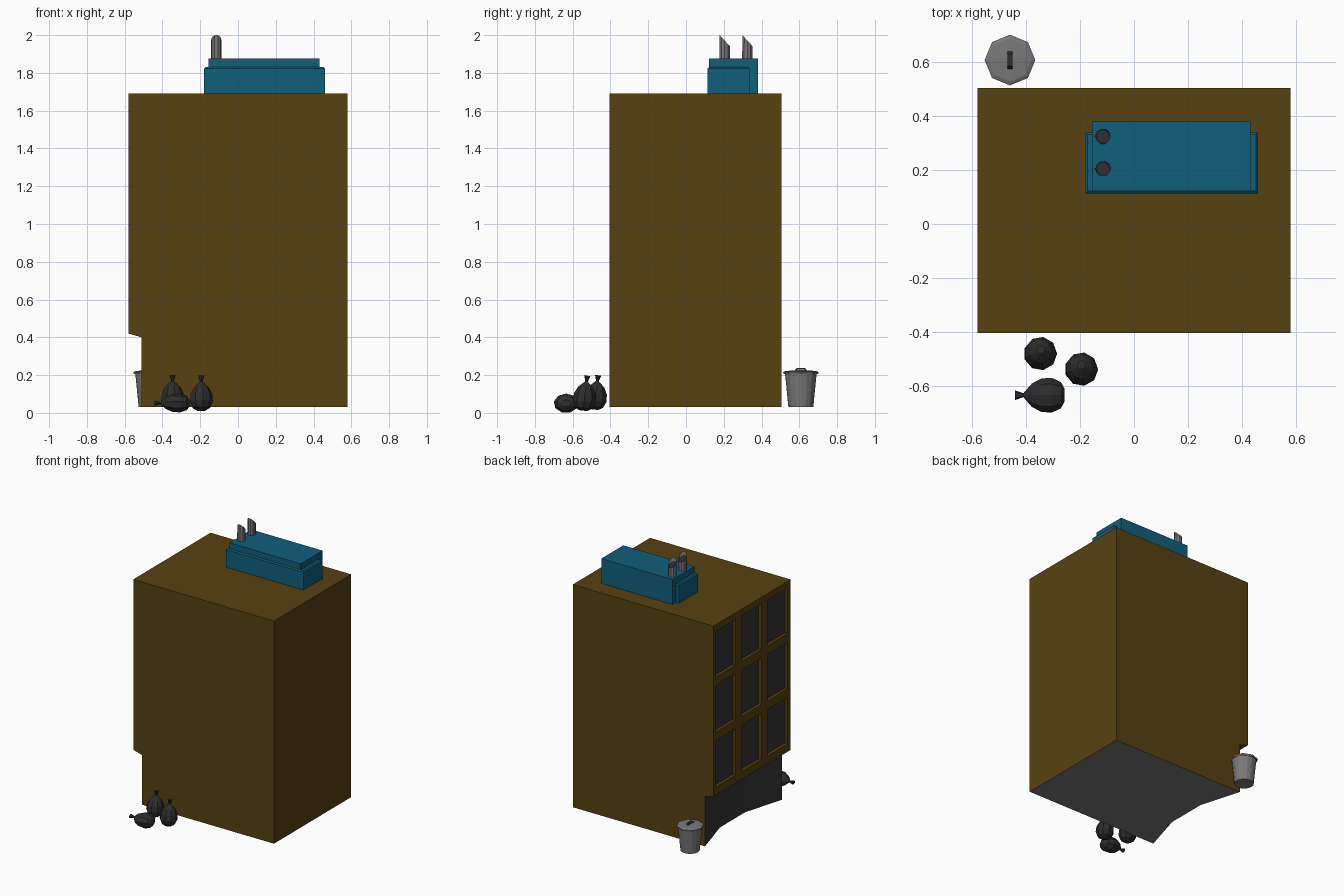
import bpy, bmesh, math
from mathutils import Matrix, Vector

if "Cube" in bpy.data.objects:
    bpy.data.objects.remove(bpy.data.objects["Cube"])


def mat(name, c):
    m = bpy.data.materials.new(name)
    m.diffuse_color = (*c, 1)
    m.use_nodes = True
    m.node_tree.nodes["Principled BSDF"].inputs["Base Color"].default_value = m.diffuse_color
    return m


BROWN = mat("brown_wall", (0.095, 0.054, 0.005))
GLASS = mat("dark_glass", (0.035, 0.035, 0.038))
TEAL = mat("teal_metal", (0.005, 0.115, 0.20))
GREY = mat("grey_metal", (0.19, 0.19, 0.19))
BLACK = mat("black_plastic", (0.026, 0.026, 0.026))


def finish(name, bm, mats, rule=None, normals=True):
    if normals:
        bmesh.ops.recalc_face_normals(bm, faces=bm.faces)
    bm.normal_update()
    if rule:
        for f in bm.faces:
            f.material_index = rule(f)
    me = bpy.data.meshes.new(name)
    bm.to_mesh(me)
    bm.free()
    for m in mats:
        me.materials.append(m)
    ob = bpy.data.objects.new(name, me)
    bpy.context.collection.objects.link(ob)
    return ob


def prism(bm, pts, offset):
    """Closed prism from a planar outline and an extrusion vector."""
    a = [bm.verts.new(p) for p in pts]
    b = [bm.verts.new(Vector(p) + Vector(offset)) for p in pts]
    bm.faces.new(a)
    bm.faces.new(b)
    n = len(a)
    for i in range(n):
        j = (i + 1) % n
        bm.faces.new((a[i], a[j], b[j], b[i]))


def lathe(bm, profile, sides, phase=0.0):
    """Revolve (radius, height) points round z, capping both ends."""
    rings = []
    for r, z in profile:
        rings.append([bm.verts.new((r * math.cos(phase + 2 * math.pi * i / sides),
                                    r * math.sin(phase + 2 * math.pi * i / sides), z))
                      for i in range(sides)])
    for lo, hi in zip(rings, rings[1:]):
        for i in range(sides):
            j = (i + 1) % sides
            bm.faces.new((lo[i], lo[j], hi[j], hi[i]))
    bm.faces.new(rings[0][::-1])
    bm.faces.new(rings[-1])


# ---- ground floor with bowed-in dark shop front
Y0, Y1, XL, XR = -0.405, 0.505, -0.58, 0.58
bm = bmesh.new()
plan = [(XR, Y0), (XR, Y1), (-0.51, Y1), (-0.42, 0.2), (-0.42, -0.1), (-0.51, Y0)]
prism(bm, [(x, y, 0.03) for x, y in plan], (0, 0, 0.37))
finish("ground_floor", bm, [BROWN, GLASS, GREY],
       lambda f: 1 if f.normal.x < -0.5 else 2 if f.normal.z < -0.5 else 0)

# ---- upper floors, slightly overhanging on the left
bm = bmesh.new()
prof = [(XL, 0.42), (-0.51, 0.40), (XR, 0.40), (XR, 1.69), (XL, 1.69)]
prism(bm, [(x, Y0, z) for x, z in prof], (0, Y1 - Y0, 0))
bmesh.ops.recalc_face_normals(bm, faces=bm.faces)
bm.normal_update()
bmesh.ops.delete(bm, geom=[f for f in bm.faces if f.normal.x < -0.9], context='FACES')
finish("upper_floors", bm, [BROWN], normals=False)

# ---- left facade: grid of cells, every odd cell a recessed window
bm = bmesh.new()
ys = [Y0, -0.37, -0.13, -0.06, 0.175, 0.245, 0.48, Y1]
zs = [0.42, 0.48, 0.825, 0.89, 1.235, 1.30, 1.64, 1.69]
V = [[bm.verts.new((XL, y, z)) for z in zs] for y in ys]
windows = []
for i in range(7):
    for j in range(7):
        f = bm.faces.new((V[i][j], V[i][j + 1], V[i + 1][j + 1], V[i + 1][j]))
        if i % 2 and j % 2:
            windows.append(f)
bm.normal_update()
bmesh.ops.inset_individual(bm, faces=windows, thickness=0.0005, depth=-0.022)
for f in windows:
    f.material_index = 1
finish("window_facade", bm, [BROWN, GLASS], normals=False)


# ---- roof unit: housing plus wider lower casing
def block(bm, x0, x1, y0, y1, z0, z1):
    prism(bm, [(x0, y0, z0), (x1, y0, z0), (x1, y1, z0), (x0, y1, z0)], (0, 0, z1 - z0))


bm = bmesh.new()
block(bm, -0.155, 0.432, 0.122, 0.38, 1.685, 1.875)
finish("roof_unit_housing", bm, [TEAL])
bm = bmesh.new()
block(bm, -0.18, 0.46, 0.114, 0.34, 1.685, 1.83)
rim = [e for e in bm.edges if all(v.co.z > 1.8 for v in e.verts)]
bmesh.ops.bevel(bm, geom=rim, offset=0.008, segments=1, affect='EDGES')
finish("roof_unit_casing", bm, [TEAL])

# ---- two exhaust pipes with slanted open mouths facing the back
for k, y in enumerate((0.205, 0.325)):
    bm = bmesh.new()
    lathe(bm, [(0.029, 1.86), (0.028, 2.0)], 10, math.pi / 10 * 2)
    for v in bm.verts:
        if v.co.z > 1.9:
            v.co.z = 2.0 - 0.058 * (v.co.y + 0.0266) / 0.0532
    top = [max(bm.faces, key=lambda f: f.calc_center_median().z if len(f.verts) > 4 else 0)]
    bm.normal_update()
    bmesh.ops.inset_region(bm, faces=top, thickness=0.004)
    bmesh.ops.translate(bm, vec=(0, 0, -0.03), verts=list(top[0].verts))
    top[0].material_index = 1
    bmesh.ops.translate(bm, vec=(-0.115, y, 0), verts=bm.verts)
    finish(f"exhaust_pipe_{k + 1}", bm, [GREY, BLACK])

# ---- dustbin with lid and handle
BIN = Vector((-0.46, 0.608, 0))
bm = bmesh.new()
lathe(bm, [(0.066, 0.03), (0.084, 0.212)], 16)
finish("bin_body", bm, [GREY]).location = BIN
bm = bmesh.new()
lathe(bm, [(0.091, 0.205), (0.094, 0.216), (0.08, 0.222), (0.02, 0.226)], 8)
finish("bin_lid", bm, [GREY]).location = BIN
bm = bmesh.new()
arch = [(-0.035, 0.222), (-0.022, 0.238), (0.022, 0.238), (0.035, 0.222),
        (0.025, 0.222), (0.017, 0.231), (-0.017, 0.231), (-0.025, 0.222)]
prism(bm, [(-0.01, y, z) for y, z in arch], (0.02, 0, 0))
finish("bin_handle", bm, [BLACK]).location = BIN

# ---- tied rubbish bags: two standing, one lying down
BAG = [(0.022, 0.0), (0.047, 0.015), (0.062, 0.05), (0.059, 0.09), (0.042, 0.125),
       (0.02, 0.146), (0.007, 0.158), (0.017, 0.19)]


def bag(name, loc, rot, scale):
    bm = bmesh.new()
    lathe(bm, BAG, 9)
    m = (Matrix.Translation(loc) @ Matrix.Rotation(rot[0], 4, rot[1])
         @ Matrix.Diagonal((*scale, 1)))
    bmesh.ops.transform(bm, matrix=m, verts=bm.verts)
    finish(name, bm, [BLACK])


bag("bag_back", (-0.347, -0.487, 0.018), (-0.12, 'X'), (1, 1, 0.96))
bag("bag_right", (-0.195, -0.545, 0.012), (-0.12, 'X'), (1, 1, 0.98))
bag("bag_lying", (-0.257, -0.635, 0.051), (-math.pi / 2, 'Y'), (0.83, 1.06, 0.97))
